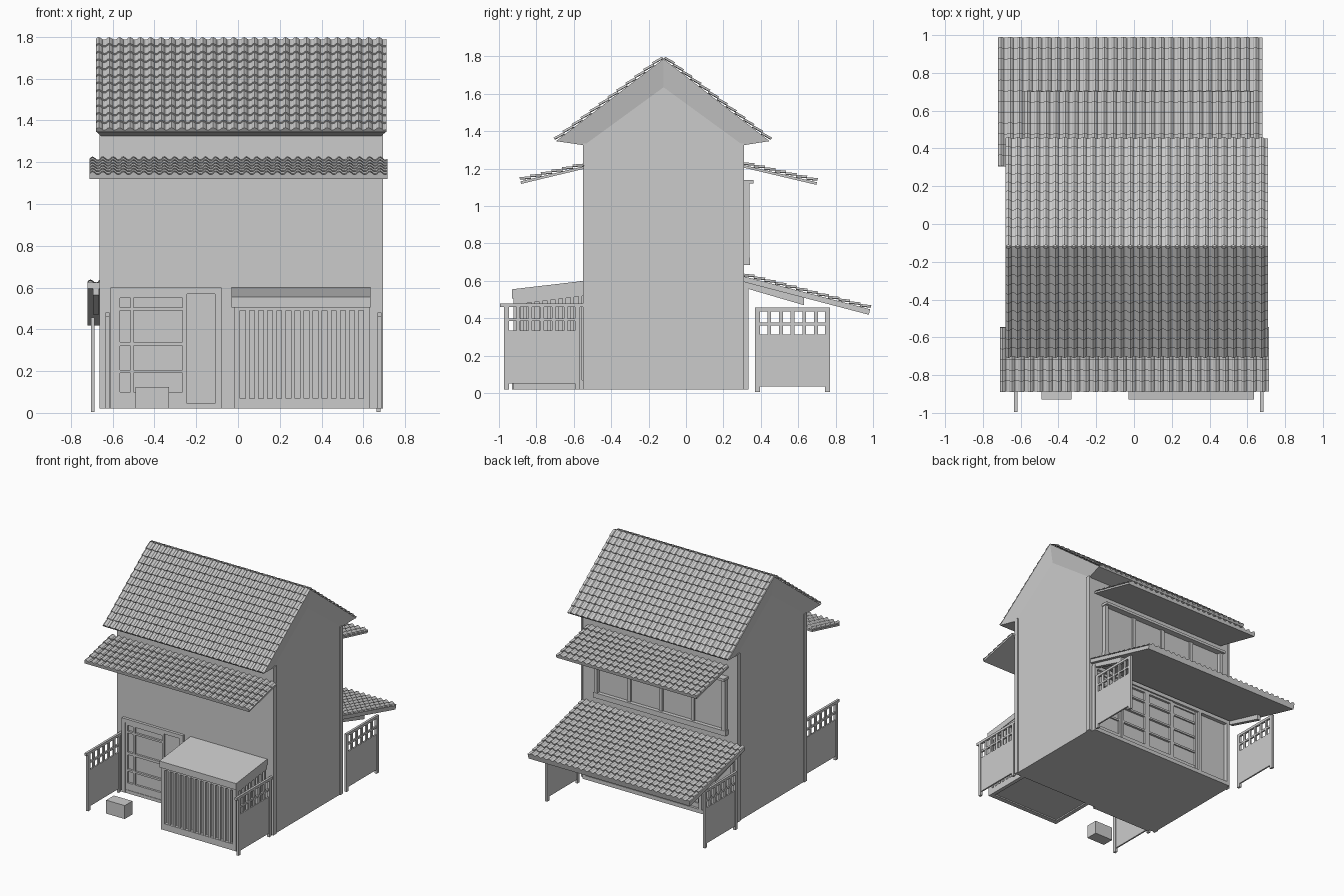
import bpy, math

if "Cube" in bpy.data.objects:
    bpy.data.objects.remove(bpy.data.objects["Cube"])


def mesh(name, verts, faces):
    me = bpy.data.meshes.new(name)
    me.from_pydata(verts, [], faces)
    me.update()
    ob = bpy.data.objects.new(name, me)
    bpy.context.collection.objects.link(ob)
    return ob


def prism(name, x0, x1, pts):
    """Extrude a (y, z) outline, listed counter-clockwise seen from +x."""
    n = len(pts)
    verts = [(x, y, z) for x in (x0, x1) for y, z in pts]
    faces = [tuple(range(n))[::-1], tuple(range(n, 2 * n))]
    faces += [(i, (i + 1) % n, (i + 1) % n + n, i + n) for i in range(n)]
    return mesh(name, verts, faces)


def box(name, x0, x1, y0, y1, z0, z1):
    return prism(name, x0, x1, [(y0, z0), (y1, z0), (y1, z1), (y0, z1)])


TILE = [(0, .003), (.12, .011), (.3, .014), (.48, .009), (.65, .001), (.85, 0)]


def tiled_roof(name, x0, x1, top, low, cols, rows, slab):
    """Overlapping wavy tiles on a sloping slab running from top to low (y, z)."""
    dy, dz = low[0] - top[0], low[1] - top[1]
    length = math.hypot(dy, dz)
    ny, nz = -dz / length, dy / length
    if nz < 0:
        ny, nz = -ny, -nz
    w = (x1 - x0) / cols
    prof = [(x0 + (c + u) * w, h) for c in range(cols) for u, h in TILE] + [(x1, .003)]
    lines = []
    for r in range(rows):
        lines += [(r / rows, 0), ((r + 1) / rows, .009)]
    lines.append((1, -.004))
    verts = []
    for s, lift in lines:
        for x, h in prof:
            k = h + lift if lift >= 0 else lift
            verts.append((x, top[0] + dy * s + ny * k, top[1] + dz * s + nz * k))
    n = len(prof)
    faces = []
    for j in range(len(lines) - 1):
        for i in range(n - 1):
            q = (j * n + i, j * n + i + 1, (j + 1) * n + i + 1, (j + 1) * n + i)
            faces.append(q if dy > 0 else q[::-1])
    mesh(name + "_tiles", verts, faces)
    if slab:
        pts = [top, low, (low[0] - ny * slab, low[1] - nz * slab), (top[0], top[1] - slab)]
        prism(name + "_slab", x0, x1, pts[::-1] if dy > 0 else pts)


# House body with gable ends
WL, WR, WF, WB = -.655, .685, -.545, .305
prism("house_walls", WL, WR, [(WF, .02), (WB, .02), (WB, 1.335), (-.12, 1.64), (WF, 1.335)])
for sx, x in (("left", WL), ("right", WR)):
    for sy, y in (("front", WF + .012), ("back", WB - .012)):
        box(f"corner_post_{sy}_{sx}", x - .008, x + .008, y - .018, y + .018, .02, 1.335)

# Main roof: soffit slanting in from the verge to the wall, then the tiles
RL, RR = -.68, .71
outer = [(-.695, 1.347), (-.12, 1.787), (.447, 1.347)]
inner = [(WF, 1.325), (-.12, 1.635), (WB, 1.325)]
v = [(x, y, z) for x in (RL, RR) for y, z in outer]
v += [(x, y, z) for x in (WL, WR) for y, z in inner]
mesh("main_roof_soffit", v, [
    (0, 3, 4, 1), (1, 4, 5, 2), (0, 1, 7, 6), (1, 2, 8, 7),
    (3, 9, 10, 4), (4, 10, 11, 5), (0, 6, 9, 3), (2, 5, 11, 8)])
tiled_roof("main_roof_front", RL, RR, outer[1], outer[0], 28, 12, 0)
tiled_roof("main_roof_back", RL, RR, outer[1], outer[2], 28, 12, 0)

# Lower eaves
tiled_roof("front_eave", -.71, .715, (WF, 1.213), (-.885, 1.132), 29, 6, .014)
tiled_roof("back_upper_eave", -.58, .635, (WB, 1.22), (.70, 1.127), 24, 7, .014)
tiled_roof("veranda_roof", -.72, .68, (WB, .625), (.985, .448), 28, 12, .03)
for side, x in (("left", -.68), ("right", .64)):
    prism(f"veranda_beam_{side}", x - .015, x + .015,
          [(WB, .565), (.63, .47), (.63, .515), (WB, .605)])


def fence(name, x, y0, y1, z, top, over):
    """Solid lower board with a two-row open grid above."""
    t = .009
    for i, y in enumerate((y0, y1)):
        box(f"{name}_post_{i}", x - t, x + t, y - .013, y + .013, z, top)
    box(name + "_board", x - .006, x + .006, y0, y1, z + .03, top - .145)
    box(name + "_mid_rail", x - .007, x + .007, y0, y1, top - .095, top - .08)
    box(name + "_top_rail", x - t, x + t, y0 - over, y1 + over, top - .02, top)
    for i in range(1, 6):
        y = y0 + (y1 - y0) * i / 6
        box(f"{name}_bar_{i}", x - .006, x + .006, y - .01, y + .01, top - .145, top - .02)


fence("front_left_fence", -.625, -.96, -.58, .02, .48, .035)
fence("front_right_fence", .677, -.96, -.58, .02, .48, .035)
fence("back_left_fence", -.695, .383, .757, .005, .457, .013)
fence("back_right_fence", .672, .383, .757, .005, .457, .013)

# Lattice bay on the front
prism("bay_core", 0, .61, [(-.895, .03), (WF, .03), (WF, .58), (-.895, .535)])
prism("bay_roof", -.03, .635, [(-.93, .505), (WF, .555), (WF, .60), (-.93, .555)])
for x in (-.02, .60):
    box("bay_post", x, x + .03, -.922, -.885, .02, .52)
    prism("bay_side_head", x, x + .03, [(-.9, .475), (WF, .52), (WF, .57), (-.9, .52)])
    box("bay_side_sill", x, x + .03, -.9, WF, .02, .07)
    for i in range(8):
        y = -.86 + i * .042
        box("bay_side_slat", x, x + .03, y - .009, y + .009, .07, .49 + i * .004)
box("bay_sill", .01, .60, -.922, -.885, .02, .07)
box("bay_head", .01, .60, -.922, -.885, .49, .53)
for i in range(13):
    x = .045 + i * .0435
    box("bay_slat", x - .01, x + .01, -.918, -.89, .07, .49)

# Entrance: frame, sliding door with panels, side panel
box("entrance_header", -.61, -.08, WF - .022, WF, .57, .60)
for x in (-.61, -.11):
    box("entrance_jamb", x, x + .03, WF - .022, WF, .02, .57)
box("entrance_sill", -.58, -.11, WF - .02, WF, .02, .045)
box("entrance_side_panel", -.25, -.11, WF - .008, WF, .045, .57)
for x0, x1 in ((-.58, -.565), (-.515, -.5), (-.265, -.245)):
    box("door_stile", x0, x1, WF - .018, WF, .045, .57)
for z0, z1 in ((.045, .10), (.19, .205), (.32, .34), (.49, .505), (.55, .57)):
    box("door_rail", -.565, -.26, WF - .016, WF, z0, z1)

# Small box in front of the entrance
box("doorstep_box", -.49, -.33, -.93, -.835, .02, .125)

# Upper back window: projecting frame, panes and mullions
box("upper_window_head", -.58, .565, WB, .36, 1.12, 1.14)
box("upper_window_sill", -.58, .565, WB, .342, .685, .725)
for i in range(5):
    x = -.56 + i * 1.105 / 4
    box(f"upper_window_mullion_{i}", x - .014, x + .014, WB, .34 if i in (0, 4) else .325, .72, 1.12)
for i in range(4):
    x = -.56 + i * 1.105 / 4
    box(f"upper_window_pane_{i}", x, x + 1.105 / 4, WB, .312, .72, 1.12)

# Ground floor back: frame and four sliding doors
box("back_door_header", -.64, .66, WB, .335, .545, .575)
box("back_door_sill", -.64, .66, WB, .335, .02, .05)
for x in (-.64, -.37, .635):
    box("back_door_jamb", x, x + .025, WB, .335, .05, .545)
for i in range(4):
    x0 = -.345 + i * .245
    x1, y = x0 + .245, .325 if i in (1, 2) else .318
    box(f"back_door_stile_a_{i}", x0, x0 + .02, WB, y, .05, .545)
    box(f"back_door_stile_b_{i}", x1 - .02, x1, WB, y, .05, .545)
    for z0, z1 in ((.05, .085), (.195, .21), (.32, .335), (.44, .455), (.525, .545)):
        box(f"back_door_rail_{i}", x0 + .02, x1 - .02, WB, y - .002, z0, z1)
